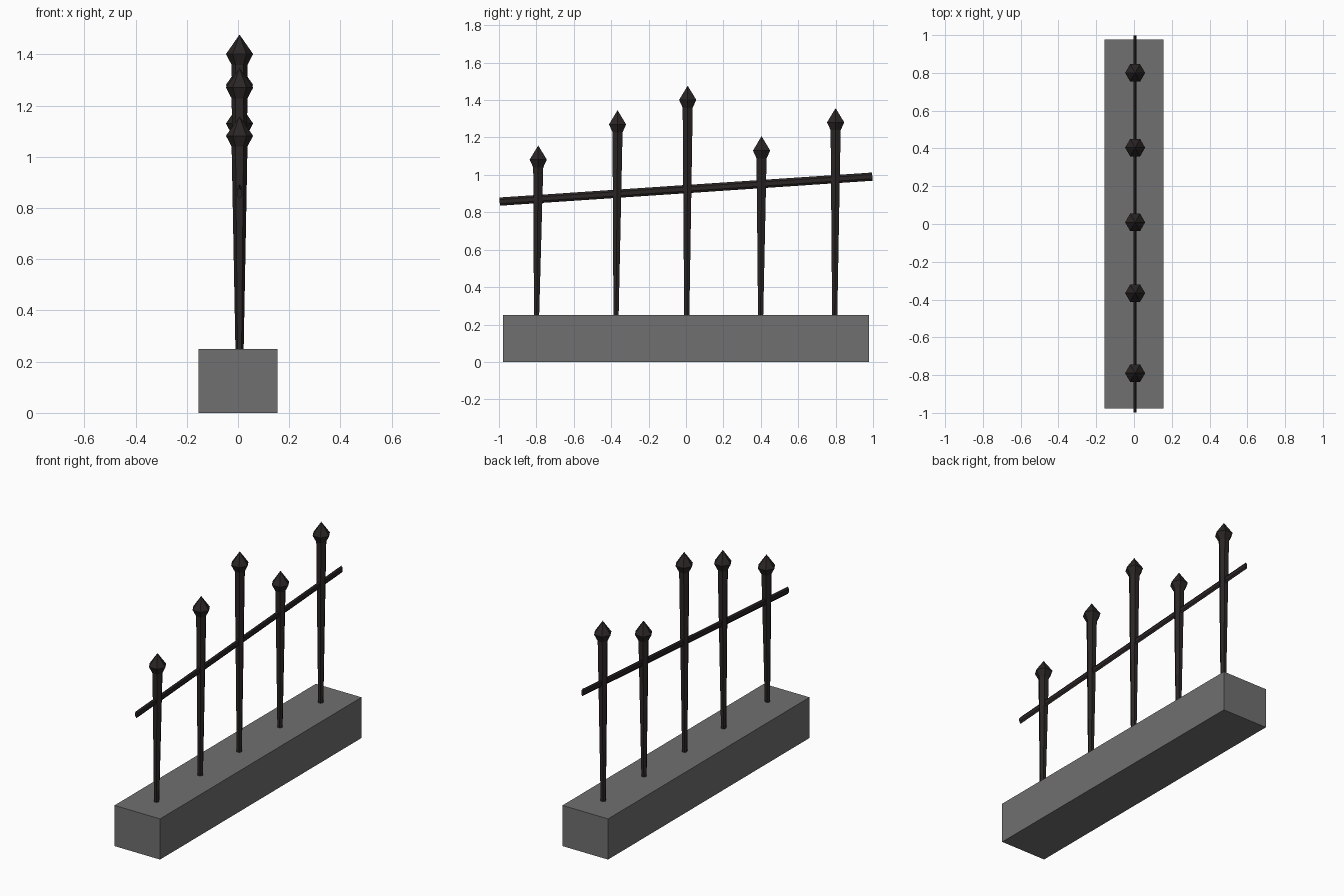
import bpy, bmesh, math
from mathutils import Matrix

if "Cube" in bpy.data.objects:
    bpy.data.objects.remove(bpy.data.objects["Cube"])


def material(name, color):
    m = bpy.data.materials.new(name)
    m.diffuse_color = (*color, 1)
    m.use_nodes = True
    m.node_tree.nodes["Principled BSDF"].inputs["Base Color"].default_value = m.diffuse_color
    return m


IRON = material("dark_iron", (0.024, 0.019, 0.018))
STONE = material("grey_stone", (0.16, 0.16, 0.16))
CX = 0.006  # ironwork sits slightly off the base centre line


def make_object(name, bm, mat):
    bmesh.ops.recalc_face_normals(bm, faces=bm.faces)
    mesh = bpy.data.meshes.new(name)
    bm.to_mesh(mesh)
    bm.free()
    mesh.materials.append(mat)
    ob = bpy.data.objects.new(name, mesh)
    bpy.context.collection.objects.link(ob)
    return ob


def hex_loft(name, profile, mat):
    """Six-sided solid through (radius, centre y, z) stations; radius 0 is a point."""
    bm = bmesh.new()
    rings = []
    for r, y, z in profile:
        n = 6 if r else 1
        rings.append([bm.verts.new((CX + r * math.cos(k * math.tau / 6),
                                    y + r * math.sin(k * math.tau / 6), z))
                      for k in range(n)])
    bm.faces.new(rings[0])
    for a, b in zip(rings, rings[1:]):
        for k in range(6):
            j = (k + 1) % 6
            top = [b[0]] if len(b) == 1 else [b[j], b[k]]
            bm.faces.new([a[k], a[j]] + top)
    return make_object(name, bm, mat)


# Stone base
bm = bmesh.new()
bmesh.ops.create_cube(bm, size=1)
bmesh.ops.transform(bm, verts=bm.verts,
                    matrix=Matrix.Translation((0, 0, 0.125)) @ Matrix.Diagonal((0.31, 1.956, 0.25, 1)))
make_object("base", bm, STONE)

# Tapered spiked bars: (foot y, head y, widest height of the spike, tip height)
bars = [(-0.799, -0.79, 1.082, 1.157), (-0.374, -0.366, 1.27, 1.346),
        (0.004, 0.009, 1.401, 1.477), (0.399, 0.404, 1.13, 1.207),
        (0.795, 0.80, 1.281, 1.357)]
for i, (foot, head, wide, tip) in enumerate(bars, 1):
    hex_loft(f"spiked_bar_{i}", [(0.016, foot, 0.245), (0.031, head, wide - 0.042),
                                 (0.053, head, wide), (0, head, tip)], IRON)

# Slanted flat rail running through the bars
bm = bmesh.new()
bmesh.ops.create_cone(bm, cap_ends=True, segments=6, radius1=1, radius2=1, depth=1.997)
rail = make_object("rail", bm, IRON)
tilt = math.atan2(0.134, 2)
rail.matrix_world = (Matrix.Translation((CX, 0, 0.924)) @ Matrix.Rotation(tilt - math.pi / 2, 4, 'X')
                     @ Matrix.Diagonal((0.009, 0.022, 1, 1)))
